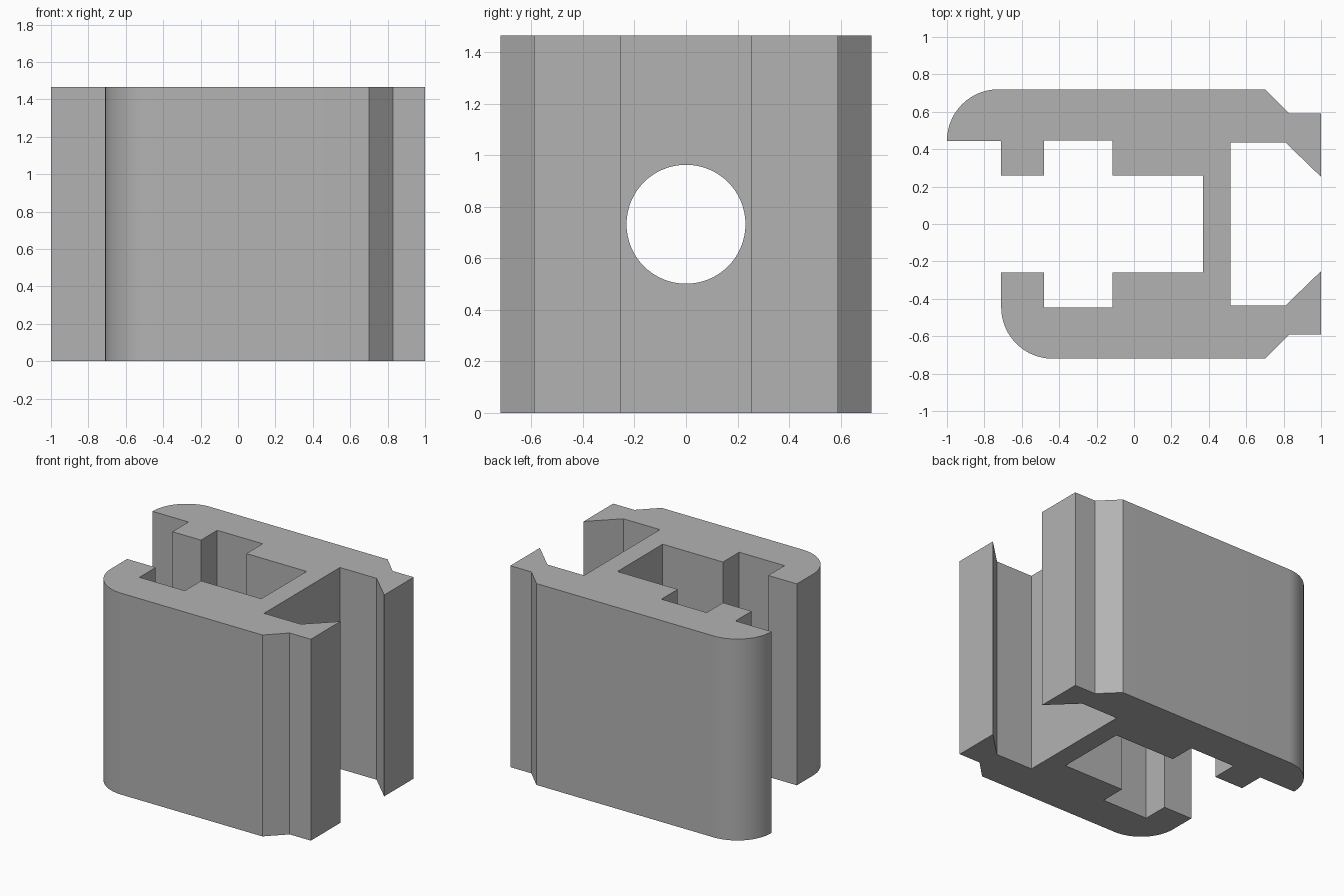
import bpy
import bmesh
from math import cos, sin, pi

cube = bpy.data.objects.get("Cube")
if cube:
    bpy.data.objects.remove(cube, do_unlink=True)

HEIGHT = 1.465
ROUND = 0.275   # radius of the rounded jaw noses
ARC_STEPS = 24


def material(name, rgb):
    mat = bpy.data.materials.new(name)
    mat.use_nodes = True
    mat.diffuse_color = (*rgb, 1)
    mat.node_tree.nodes["Principled BSDF"].inputs["Base Color"].default_value = (*rgb, 1)
    return mat


def jaw(nose_x):
    """Half outline on the +y side, from the web's inner corner round to its outer one."""
    pts = [(0.37, 0.26), (-0.115, 0.26), (-0.115, 0.447), (-0.48, 0.447),
           (-0.48, 0.26), (-0.71, 0.26)]
    if nose_x < -0.9:                       # long jaw has a step before its nose
        pts.append((-0.71, 0.445))
    for i in range(ARC_STEPS + 1):          # rounded nose
        a = pi / 2 * i / ARC_STEPS
        pts.append((nose_x + ROUND * (1 - cos(a)), 0.445 + ROUND * sin(a)))
    # chamfer, tip and hooked end
    pts += [(0.70, 0.72), (0.83, 0.591), (1, 0.591), (1, 0.252),
            (0.81, 0.436), (0.515, 0.436)]
    return pts


# Body: long back jaw, web and short front jaw as one extruded profile
outline = jaw(-1) + [(x, -y) for x, y in reversed(jaw(-0.71))]
bm = bmesh.new()
base = bm.faces.new([bm.verts.new((x, y, 0)) for x, y in outline])
top = bmesh.ops.extrude_face_region(bm, geom=[base])["geom"]
bmesh.ops.translate(bm, vec=(0, 0, HEIGHT),
                    verts=[v for v in top if isinstance(v, bmesh.types.BMVert)])
bmesh.ops.recalc_face_normals(bm, faces=bm.faces)
mesh = bpy.data.meshes.new("clip_body")
bm.to_mesh(mesh)
bm.free()
body = bpy.data.objects.new("clip_body", mesh)
bpy.context.collection.objects.link(body)
mesh.materials.append(material("grey", (0.45, 0.45, 0.45)))

# Round hole through the web
bpy.ops.mesh.primitive_cylinder_add(vertices=64, radius=0.231, depth=0.3,
                                    location=(0.44, 0, HEIGHT / 2), rotation=(0, pi / 2, 0))
cutter = bpy.context.object
cutter.name = "web_hole_cutter"
hole = body.modifiers.new("web_hole", "BOOLEAN")
hole.operation = "DIFFERENCE"
hole.solver = "EXACT"
hole.object = cutter

# Bake the hole in, then smooth only the curved walls
bpy.ops.object.select_all(action="DESELECT")
body.select_set(True)
bpy.context.view_layer.objects.active = body
bpy.ops.object.modifier_apply(modifier=hole.name)
bpy.data.objects.remove(cutter, do_unlink=True)
bpy.ops.object.shade_smooth_by_angle(angle=pi / 6)
